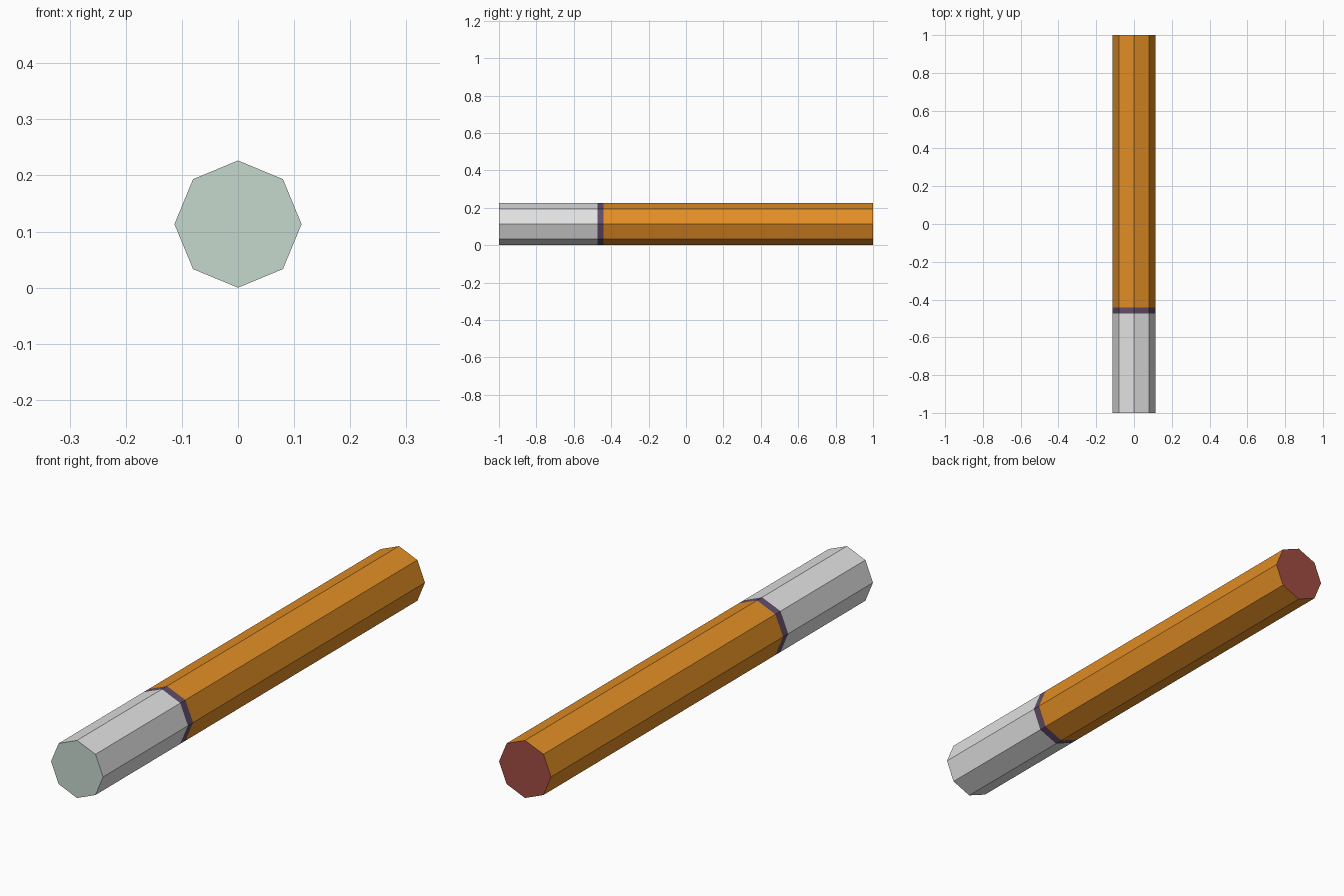
import bpy, bmesh, math

if "Cube" in bpy.data.objects:
    bpy.data.objects.remove(bpy.data.objects["Cube"])

R = 0.1133      # corner radius of the octagon
SIDES = 8


def material(name, srgb):
    m = bpy.data.materials.new(name)
    lin = [((c / 255 + 0.055) / 1.055) ** 2.4 for c in srgb]
    m.diffuse_color = (*lin, 1)
    m.use_nodes = True
    m.node_tree.nodes["Principled BSDF"].inputs["Base Color"].default_value = m.diffuse_color
    return m


white = material("white_paper", (226, 226, 226))
purple = material("purple_band", (98, 77, 104))
orange = material("orange_wrap", (226, 142, 37))
green = material("pale_green_end", (198, 216, 206))
red = material("dark_red_end", (160, 77, 67))


def section(name, y0, y1, side, front=None, back=None):
    """Octagonal tube along y, with an optional coloured cap on either end."""
    bm = bmesh.new()
    rings = [[bm.verts.new((R * math.cos(i * math.tau / SIDES), y,
                            R + R * math.sin(i * math.tau / SIDES)))
              for i in range(SIDES)] for y in (y0, y1)]
    a, b = rings
    for i in range(SIDES):
        j = (i + 1) % SIDES
        bm.faces.new((a[i], b[i], b[j], a[j]))
    mats = [side]
    for cap, ring in ((front, a), (back, b[::-1])):
        if cap:
            bm.faces.new(ring).material_index = len(mats)
            mats.append(cap)
    me = bpy.data.meshes.new(name)
    bm.to_mesh(me)
    bm.free()
    for m in mats:
        me.materials.append(m)
    ob = bpy.data.objects.new(name, me)
    bpy.context.collection.objects.link(ob)


# White front section, thin band, long orange body
section("front_section", -1.0, -0.473, white, front=green)
section("band", -0.473, -0.441, purple)
section("body", -0.441, 1.0, orange, back=red)
